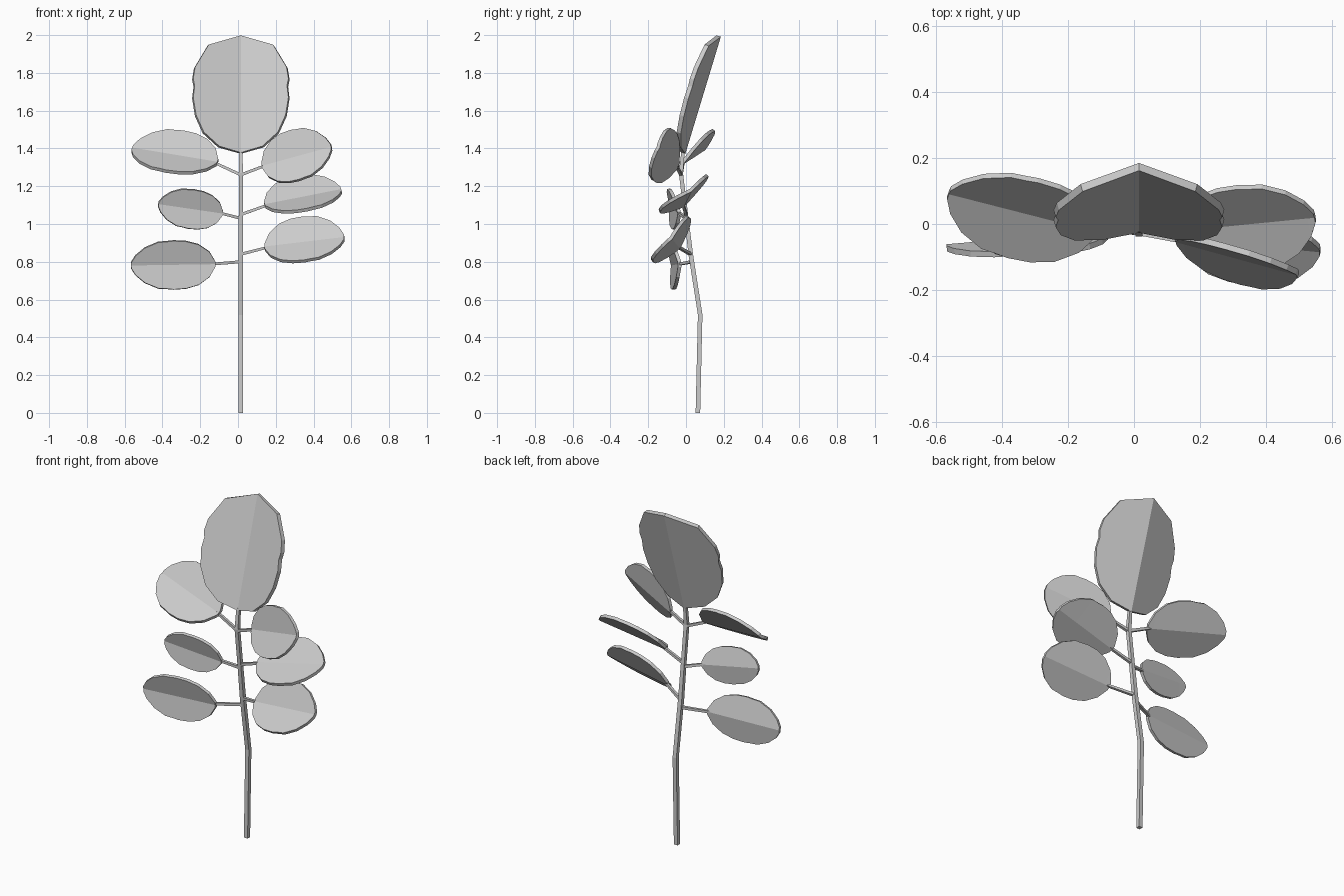
import bpy, bmesh
from mathutils import Vector as V

if "Cube" in bpy.data.objects:
    bpy.data.objects.remove(bpy.data.objects["Cube"])

# leaf outlines: (fraction along midrib, fraction of half width)
TOP_OUTLINE = [(0, 0), (.04, .46), (.15, .78), (.29, .94), (.44, 1), (.54, .97),
               (.60, 1), (.70, .96), (.90, .68), (1, 0)]
SIDE_OUTLINE = [(0, .12), (.07, .52), (.20, .83), (.35, .97), (.50, 1), (.58, .97),
                (.68, .95), (.84, .72), (.95, .40), (1, .12)]


def finish(name, bm):
    bmesh.ops.recalc_face_normals(bm, faces=bm.faces)
    mesh = bpy.data.meshes.new(name)
    bm.to_mesh(mesh)
    bm.free()
    obj = bpy.data.objects.new(name, mesh)
    bpy.context.collection.objects.link(obj)
    return obj


def leaf(name, base, tip, across, half, outline, fold, thick, centre):
    """Plate folded along its midrib with both edges bent to the front."""
    base, tip, across = V(base), V(tip), V(across)
    axis = (tip - base).normalized()
    across = (across - axis * across.dot(axis)).normalized()
    normal = axis.cross(across)
    if normal.y > 0:
        normal.negate()
    if centre:
        shift = normal * (half * fold / 2)
        base, tip = base - shift, tip - shift
    bm = bmesh.new()
    rows = []
    for t, w in outline:
        mid = base.lerp(tip, t)
        m = bm.verts.new(mid)
        if w == 0:
            rows.append((m, m, m))
            continue
        lift = normal * (half * w * fold)
        rows.append((bm.verts.new(mid - across * half * w + lift), m,
                     bm.verts.new(mid + across * half * w + lift)))
    for a, b in zip(rows, rows[1:]):
        for k in (0, 1):
            ring = []
            for v in (a[k], a[k + 1], b[k + 1], b[k]):
                if v not in ring:
                    ring.append(v)
            bm.faces.new(ring)
    obj = finish(name, bm)
    solid = obj.modifiers.new("thickness", 'SOLIDIFY')
    solid.thickness = thick
    solid.offset = 0
    return base


def rod(name, points, radii):
    """Square rod following a path."""
    points = [V(p) for p in points]
    bm = bmesh.new()
    rings = []
    for i, p in enumerate(points):
        d = (points[min(i + 1, len(points) - 1)] - points[max(i - 1, 0)]).normalized()
        u = d.cross(V((0, 1, 0))).normalized()
        w = d.cross(u)
        rings.append([bm.verts.new(p + (u * a + w * b) * radii[i])
                      for a, b in ((-1, -1), (1, -1), (1, 1), (-1, 1))])
    for a, b in zip(rings, rings[1:]):
        for k in range(4):
            bm.faces.new((a[k], a[(k + 1) % 4], b[(k + 1) % 4], b[k]))
    bm.faces.new(rings[0])
    bm.faces.new(rings[-1])
    finish(name, bm)


# main stem
X = .015
STEM = [(.063, 0), (.075, .52), (.025, .84), (0, 1.05), (-.027, 1.27), (-.015, 1.39)]
rod("stem", [(X, y, z) for y, z in STEM], [.012, .012, .012, .011, .011, .009])

# large leaf at the top
leaf("top_leaf", (X, -.015, 1.375), (X, .173, 1.995), (1, 0, 0), .255,
     TOP_OUTLINE, .27, .024, False)

# side leaves: name, stem joint (y, z), base, tip, width direction, half width
SIDES = [
    ("upper_left", (-.026, 1.26), (-.11, -.03, 1.335), (-.56, .085, 1.41), (.046, .12, .11), .163),
    ("upper_right", (-.026, 1.26), (.125, -.06, 1.31), (.49, -.16, 1.41), (-.022, .055, .136), .145),
    ("middle_left", (.002, 1.03), (-.08, -.045, 1.055), (-.42, -.09, 1.105), (0, -.01, .1), .105),
    ("middle_right", (0, 1.05), (.14, -.025, 1.11), (.545, .015, 1.19), (-.03, .13, .09), .155),
    ("lower_left", (.031, .80), (-.12, -.045, .787), (-.565, -.083, .78), (0, -.01, .13), .130),
    ("lower_right", (.025, .84), (.14, -.05, .885), (.56, -.09, .935), (0, .1, .12), .152),
]
for name, (jy, jz), base, tip, across, half in SIDES:
    b = leaf(name + "_leaf", base, tip, across, half, SIDE_OUTLINE, .2, .018, True)
    inner = b + (V(tip) - V(base)) * .04
    rod(name + "_stalk", [(X, jy, jz), inner], [.008, .007])
